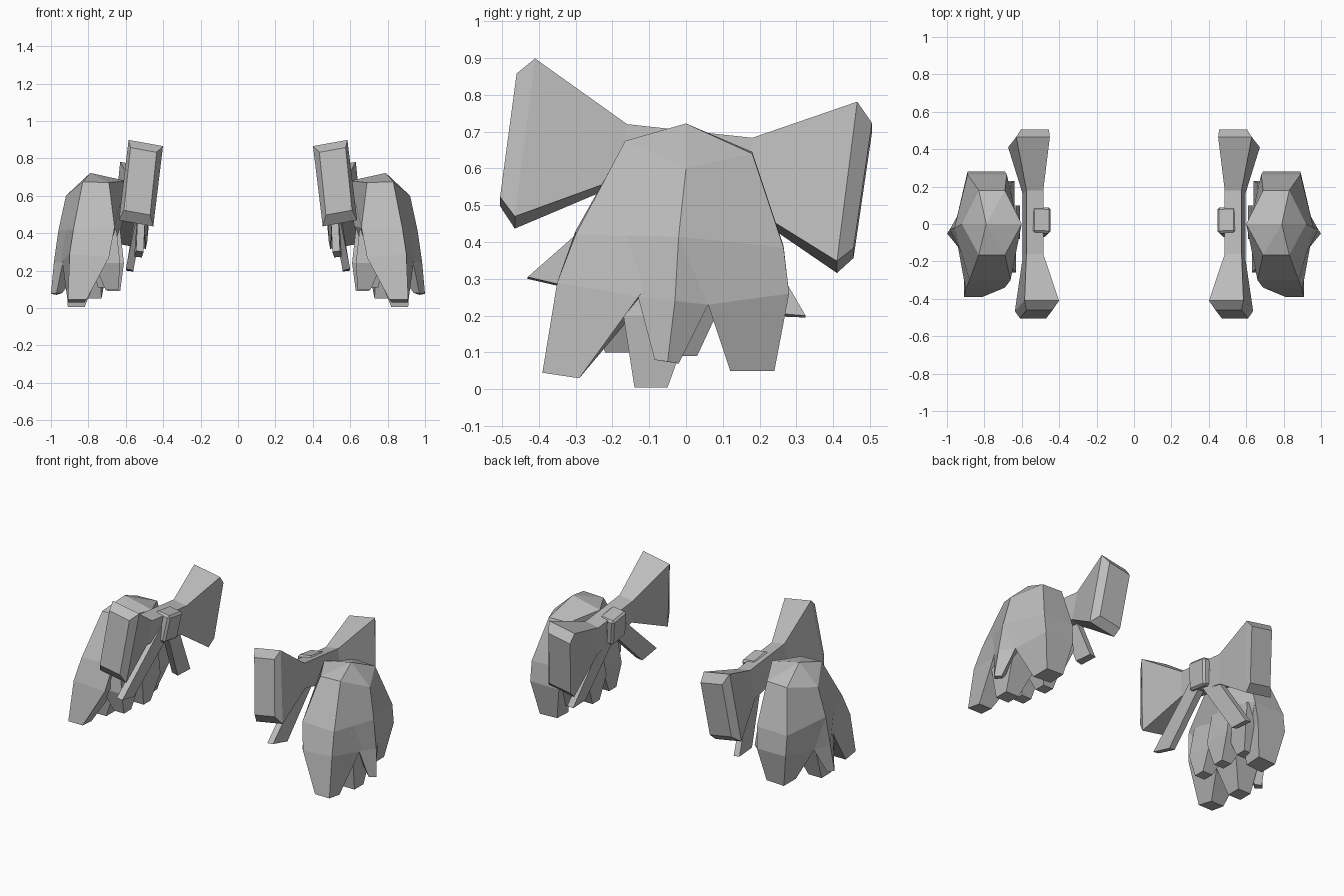
import bpy
import bmesh
from math import radians
from mathutils import Matrix, Vector

cube = bpy.data.objects.get("Cube")
if cube:
    bpy.data.objects.remove(cube, do_unlink=True)

grey = bpy.data.materials.new("plain_grey")
grey.use_nodes = True
colour = (0.5, 0.5, 0.5, 1)
grey.diffuse_color = colour
grey.node_tree.nodes["Principled BSDF"].inputs["Base Color"].default_value = colour


def finish(name, bm):
    """Turn a bmesh into a flat shaded object mirrored across x = 0."""
    bmesh.ops.recalc_face_normals(bm, faces=bm.faces)
    mesh = bpy.data.meshes.new(name)
    bm.to_mesh(mesh)
    bm.free()
    mesh.materials.append(grey)
    obj = bpy.data.objects.new(name, mesh)
    bpy.context.collection.objects.link(obj)
    mirror = obj.modifiers.new("other_side", "MIRROR")
    mirror.use_mirror_merge = False
    return obj


def loft(name, sections, apex=None):
    """Skin matching sections; close the ends, or fan the first to an apex."""
    bm = bmesh.new()
    rings = [[bm.verts.new(p) for p in section] for section in sections]
    count = len(rings[0])
    for upper, lower in zip(rings, rings[1:]):
        for i in range(count):
            j = (i + 1) % count
            bm.faces.new((upper[i], upper[j], lower[j], lower[i]))
    if apex:
        top = bm.verts.new(apex)
        for i in range(count):
            bm.faces.new((top, rings[0][i], rings[0][(i + 1) % count]))
    else:
        bm.faces.new(rings[0])
    bm.faces.new(rings[-1])
    return finish(name, bm)


def rect(x0, x1, y0, y1, z):
    """Level rectangular section."""
    return [(x0, y0, z), (x1, y0, z), (x1, y1, z), (x0, y1, z)]


def middle(a, b):
    return tuple((Vector(a) + Vector(b)) / 2)


# Hair crown: six-sided dome narrowing inside the strands
shoulder = [(.69, -.165, .67), (.83, -.165, .675), (.92, 0, .60),
            (.83, .18, .64), (.69, .18, .645), (.60, 0, .68)]
front_in, front_out, outer, rear_out, rear_in, inner = belly = [
    (.66, -.30, .43), (.88, -.30, .42), (.96, -.02, .415),
    (.89, .265, .385), (.68, .265, .39), (.62, 0, .44)]
core = (.77, 0, .40)
hem = [tuple(Vector(p).lerp(Vector(core), .35) - Vector((0, 0, .15))) for p in belly]
loft("hair_crown", [shoulder, belly, hem], apex=(.79, 0, .722))

# Large outer strands continuing the dome
loft("front_strand", [
    [front_in, front_out, outer, core],
    [(.69, -.34, .27), (.90, -.35, .29), (.94, -.13, .25), (.74, -.13, .22)],
    [(.81, -.39, .045), (.91, -.39, .045), (.91, -.29, .03), (.82, -.29, .03)]])
loft("outer_strand", [
    [middle(front_out, outer), outer, middle(outer, rear_out), core],
    [(.935, -.13, .25), (.985, -.03, .24), (.935, .06, .23), (.82, -.03, .24)],
    [(.97, -.085, .08), (1, -.05, .075), (.97, -.02, .07), (.94, -.05, .08)]])
loft("rear_strand", [
    [outer, rear_out, rear_in, core],
    [(.935, .06, .23), (.89, .28, .26), (.69, .28, .26), (.74, .08, .24)],
    [(.85, .12, .05), (.85, .24, .05), (.73, .24, .055), (.73, .13, .05)]])

# Smaller strands under the dome
loft("middle_strand", [
    rect(.70, .88, -.18, .06, .38), rect(.74, .92, -.17, .02, .2),
    rect(.82, .91, -.14, -.05, .005)])
loft("inner_front_strand", [
    rect(.65, .80, -.24, -.02, .42), rect(.63, .77, -.26, -.08, .24),
    rect(.64, .71, -.22, -.15, .10)])
loft("inner_strand", [
    rect(.63, .80, -.06, .10, .42), rect(.61, .77, -.08, .10, .24),
    rect(.63, .70, -.04, .03, .09)])
loft("inner_rear_strand", [
    rect(.66, .80, .04, .22, .40), rect(.64, .78, .06, .23, .25),
    rect(.68, .75, .10, .17, .11)])


# Bow: one band swept along y, pinched at the waist and chamfered at both ends
def bow_section(top, bottom, half):
    lift = half * .18
    points = []
    for (x, y, z), sides in ((top, (-1, 1)), (bottom, (1, -1))):
        points += [(x + s * half, y, z + s * lift) for s in sides]
    return points


loft("bow", [
    bow_section((.505, -.46, .845), (.54, -.505, .51), .07),
    bow_section((.493, -.41, .882), (.545, -.465, .453), .092),
    bow_section((.53, -.16, .712), (.55, -.18, .565), .045),
    bow_section((.53, .18, .675), (.55, .16, .495), .045),
    bow_section((.54, .465, .765), (.583, .41, .332), .09),
    bow_section((.53, .505, .71), (.56, .455, .37), .075)])

# Knot on the inner side of the bow
bm = bmesh.new()
bmesh.ops.create_cube(bm, size=1)
tilt = Matrix.Rotation(radians(-8), 4, "X") @ Matrix.Rotation(radians(-8), 4, "Y")
place = Matrix.Translation((.505, .01, .61)) @ tilt
bmesh.ops.transform(bm, matrix=place @ Matrix.Diagonal((.1, .14, .17, 1)), verts=bm.verts)
bmesh.ops.bevel(bm, geom=bm.edges[:], offset=.012, segments=1, affect="EDGES")
finish("bow_knot", bm)

# Ribbon tails hanging from the knot
loft("front_ribbon_tail", [
    [(.49, -.06, .63), (.53, -.06, .63), (.53, 0, .54), (.49, 0, .54)],
    [(.505, -.43, .30), (.545, -.43, .305), (.555, -.30, .275), (.515, -.30, .27)]])
loft("rear_ribbon_tail", [
    [(.49, 0, .55), (.53, 0, .55), (.53, .08, .62), (.49, .08, .62)],
    [(.56, .20, .20), (.60, .20, .21), (.60, .325, .20), (.56, .325, .195)]])
